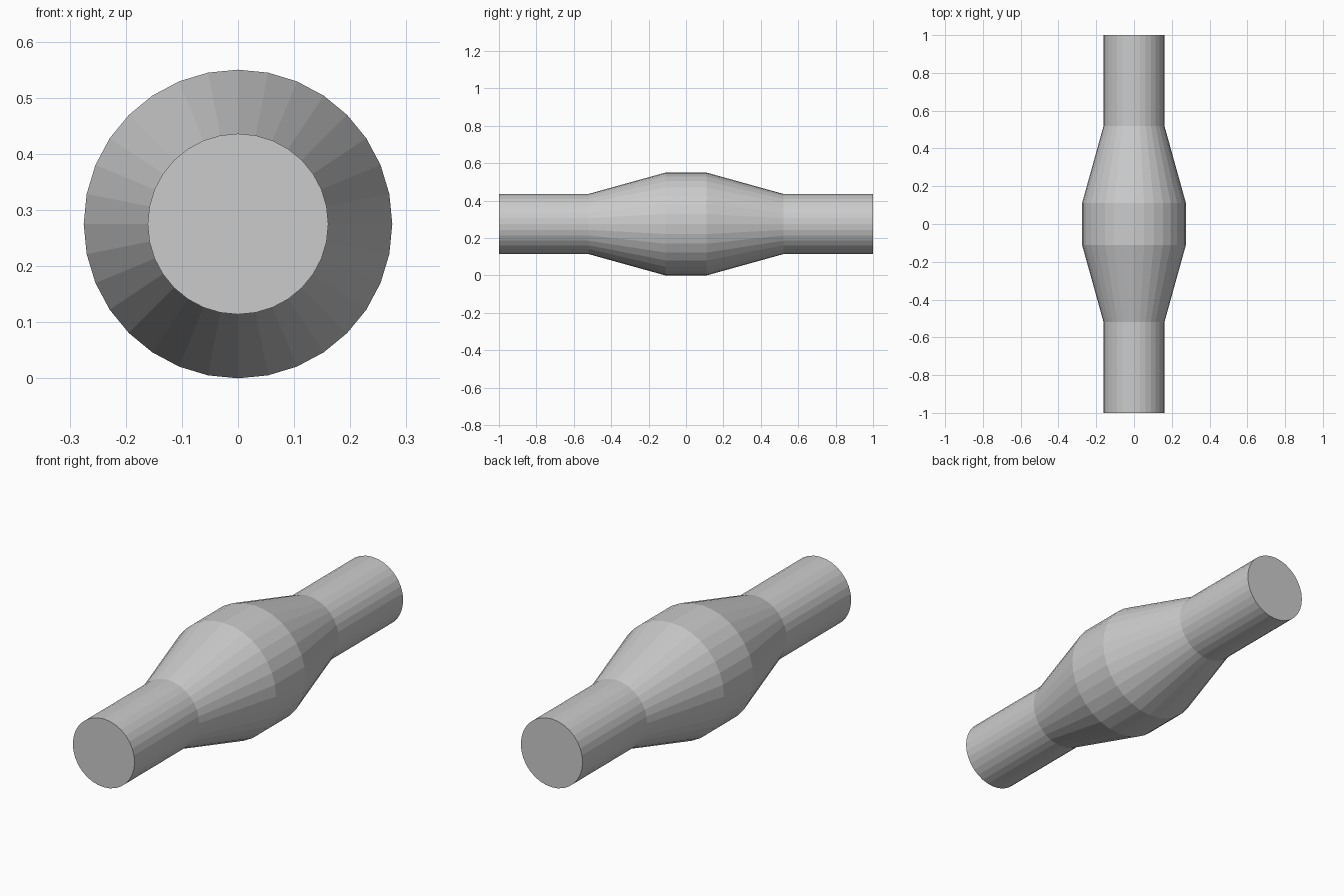
import bpy, bmesh
from math import sin, cos, tau

if "Cube" in bpy.data.objects:
    bpy.data.objects.remove(bpy.data.objects["Cube"])

SIDES = 32
CENTRE_Z = 0.275
# Half profile (y, radius), mirrored about the middle
half = [(0.11, 0.275), (0.52, 0.161), (1.0, 0.161)]
profile = [(-y, r) for y, r in reversed(half)] + half

# Pipe with bulging middle: rings joined along y
bm = bmesh.new()
rings = [[bm.verts.new((r * sin(tau * i / SIDES), y, CENTRE_Z + r * cos(tau * i / SIDES)))
          for i in range(SIDES)] for y, r in profile]
for a, b in zip(rings, rings[1:]):
    for i in range(SIDES):
        j = (i + 1) % SIDES
        bm.faces.new((a[i], a[j], b[j], b[i]))

# Flat end caps
bm.faces.new(rings[0])
bm.faces.new(rings[-1])
bmesh.ops.recalc_face_normals(bm, faces=bm.faces)

mesh = bpy.data.meshes.new("bulged_pipe")
bm.to_mesh(mesh)
bm.free()
bpy.context.collection.objects.link(bpy.data.objects.new("bulged_pipe", mesh))
